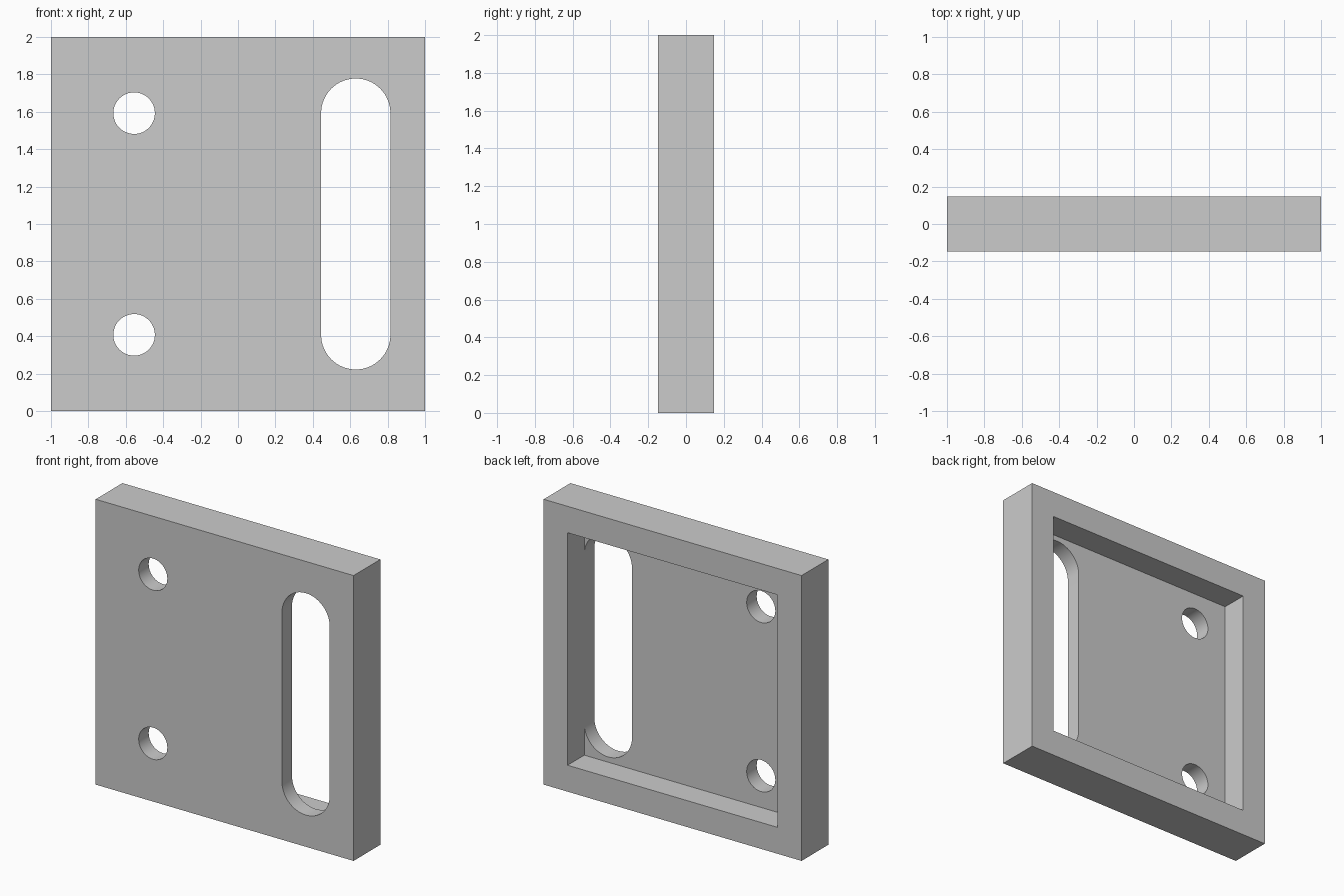
import bpy
import bmesh
import math
from mathutils import Matrix, Vector

cube = bpy.data.objects.get("Cube")
if cube:
    bpy.data.objects.remove(cube, do_unlink=True)

U = 2 / 54            # the plate is 54 design units square
SIDE, THICK, RIM, FLOOR = 54 * U, 8 * U, 5 * U, 3 * U
FRONT, BACK = -THICK / 2, THICK / 2
HOLE_X, SLOT_X, SPACING = -15 * U, 17 * U, 16 * U

grey = bpy.data.materials.new("plain grey")
grey.use_nodes = True
colour = (0.6, 0.6, 0.6, 1)
grey.diffuse_color = colour
grey.node_tree.nodes["Principled BSDF"].inputs["Base Color"].default_value = colour


def prism(name, outline, y0, y1):
    """Extrude an (x, z) outline from y0 to y1."""
    bm = bmesh.new()
    face = bm.faces.new([bm.verts.new((x, y0, z)) for x, z in outline])
    new = bmesh.ops.extrude_face_region(bm, geom=[face])["geom"]
    verts = [v for v in new if isinstance(v, bmesh.types.BMVert)]
    bmesh.ops.translate(bm, verts=verts, vec=Vector((0, y1 - y0, 0)))
    bmesh.ops.recalc_face_normals(bm, faces=bm.faces)
    mesh = bpy.data.meshes.new(name)
    bm.to_mesh(mesh)
    bm.free()
    mesh.materials.append(grey)
    obj = bpy.data.objects.new(name, mesh)
    bpy.context.collection.objects.link(obj)
    return obj


def square(half):
    return [(-half, 1 - half), (half, 1 - half), (half, 1 + half), (-half, 1 + half)]


def arc(x, z, radius, start, sweep, steps):
    angles = [start + sweep * i / steps for i in range(steps + 1)]
    return [(x + radius * math.cos(a), z + radius * math.sin(a)) for a in angles]


# Square plate
plate = prism("mounting_plate", square(SIDE / 2), FRONT, BACK)

# Pocket in the back, long slot on the left, two round holes on the right
through = (FRONT - U, FRONT + FLOOR + U)
slot = (arc(SLOT_X, 1 + SPACING, RIM, 0, math.pi, 32)
        + arc(SLOT_X, 1 - SPACING, RIM, math.pi, math.pi, 32))
cutters = [prism("pocket_cutter", square(SIDE / 2 - RIM), FRONT + FLOOR, BACK + U),
           prism("slot_cutter", slot, *through)]
for side in (-1, 1):
    ring = arc(HOLE_X, 1 + side * SPACING, 3 * U, 0, math.tau, 48)[:-1]
    cutters.append(prism("hole_cutter", ring, *through))

bpy.ops.object.select_all(action="DESELECT")
plate.select_set(True)
bpy.context.view_layer.objects.active = plate
for cutter in cutters:
    cutter.hide_render = True
    cut = plate.modifiers.new(cutter.name, "BOOLEAN")
    cut.operation, cut.solver, cut.object = "DIFFERENCE", "EXACT", cutter
    bpy.ops.object.modifier_apply(modifier=cut.name)
    bpy.data.objects.remove(cutter, do_unlink=True)

bpy.ops.object.shade_smooth_by_angle(angle=math.radians(30))
